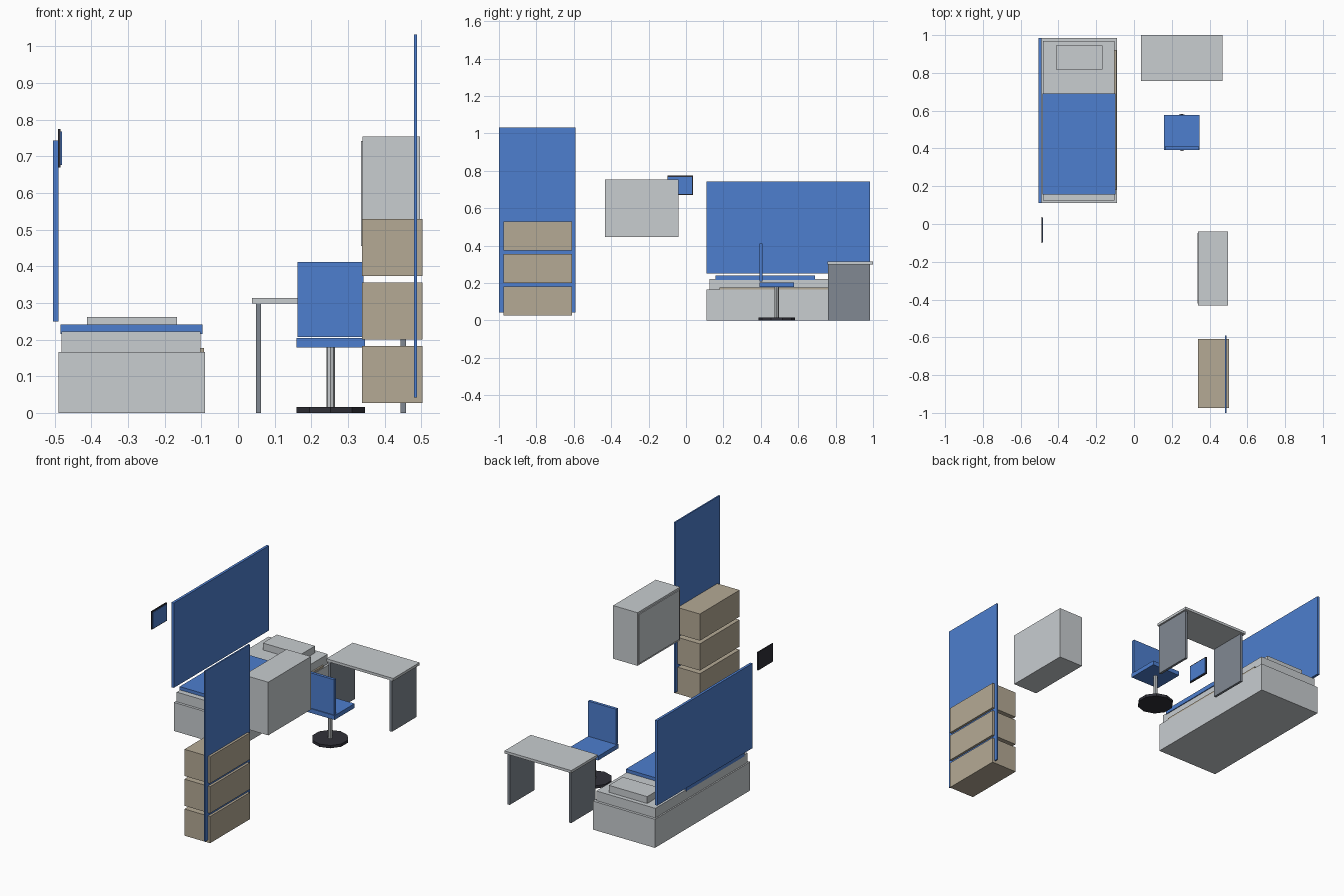
import bpy
import math

if "Cube" in bpy.data.objects:
    bpy.data.objects.remove(bpy.data.objects["Cube"])


def material(name, rgb):
    m = bpy.data.materials.new(name)
    m.diffuse_color = (*rgb, 1)
    m.use_nodes = True
    m.node_tree.nodes["Principled BSDF"].inputs["Base Color"].default_value = m.diffuse_color
    return m


GREY = material("light grey", (0.58, 0.61, 0.63))
BLUE = material("blue", (0.075, 0.21, 0.62))
TAN = material("tan", (0.46, 0.40, 0.30))
SLATE = material("slate grey", (0.22, 0.25, 0.29))
BLACK = material("near black", (0.03, 0.03, 0.04))


def box(name, x, y, z, mat):
    """Box from (min, max) ranges on each axis."""
    bpy.ops.mesh.primitive_cube_add(
        size=1, location=[(a + b) / 2 for a, b in (x, y, z)])
    ob = bpy.context.object
    ob.name = name
    ob.scale = [b - a for a, b in (x, y, z)]
    bpy.ops.object.transform_apply(location=False, rotation=False, scale=True)
    ob.data.materials.append(mat)
    return ob


def cylinder(name, x, y, z, radius, sides, mat):
    """Upright low-poly cylinder with its first corner on +y."""
    bpy.ops.mesh.primitive_cylinder_add(
        vertices=sides, radius=radius, depth=z[1] - z[0],
        location=(x, y, sum(z) / 2))
    ob = bpy.context.object
    ob.name = name
    ob.data.materials.append(mat)
    return ob


# Bed
box("bed_base", (-0.49, -0.09), (0.11, 0.985), (0, 0.166), GREY)
box("mattress", (-0.482, -0.102), (0.125, 0.97), (0.166, 0.222), GREY)
box("blanket", (-0.485, -0.097), (0.157, 0.69), (0.215, 0.241), BLUE)
box("pillow", (-0.412, -0.166), (0.817, 0.945), (0.222, 0.262), GREY)
box("bed_light_strip", (-0.105, -0.093), (0.18, 0.92), (0.166, 0.177), TAN)
box("bed_wall_panel", (-0.505, -0.49), (0.11, 0.985), (0.25, 0.743), BLUE)

# Wall screen
box("screen_frame", (-0.491, -0.484), (-0.1, 0.037), (0.67, 0.775), BLACK)
box("screen", (-0.484, -0.481), (-0.096, 0.033), (0.676, 0.768), BLUE)

# Desk
box("desk_top", (0.038, 0.468), (0.757, 1.0), (0.299, 0.314), GREY)
for side, x in (("left", 0.056), ("right", 0.451)):
    box(side + "_desk_leg", (x - 0.007, x + 0.007), (0.76, 0.985),
        (0, 0.299), SLATE)

# Swivel chair
cylinder("chair_foot", 0.253, 0.485, (0, 0.016), 0.098, 10, BLACK)
cylinder("chair_post", 0.253, 0.485, (0.001, 0.18), 0.0115, 8, GREY)
box("chair_seat", (0.16, 0.346), (0.393, 0.577), (0.179, 0.204), BLUE)
box("chair_back", (0.163, 0.343), (0.393, 0.41), (0.207, 0.412), BLUE)

# Wall cabinet with its door
box("wall_cabinet", (0.34, 0.497), (-0.432, -0.04), (0.445, 0.754), GREY)
box("cabinet_door", (0.335, 0.34), (-0.421, -0.048), (0.456, 0.742), GREY)

# Stacked storage crates on a backing panel
for i in range(3):
    z = 0.027 + i * 0.1735
    box(f"storage_crate_{i + 1}", (0.338, 0.503), (-0.975, -0.61),
        (z, z + 0.155), TAN)
box("storage_back_panel", (0.481, 0.489), (-1.0, -0.59), (0.042, 1.032), BLUE)
